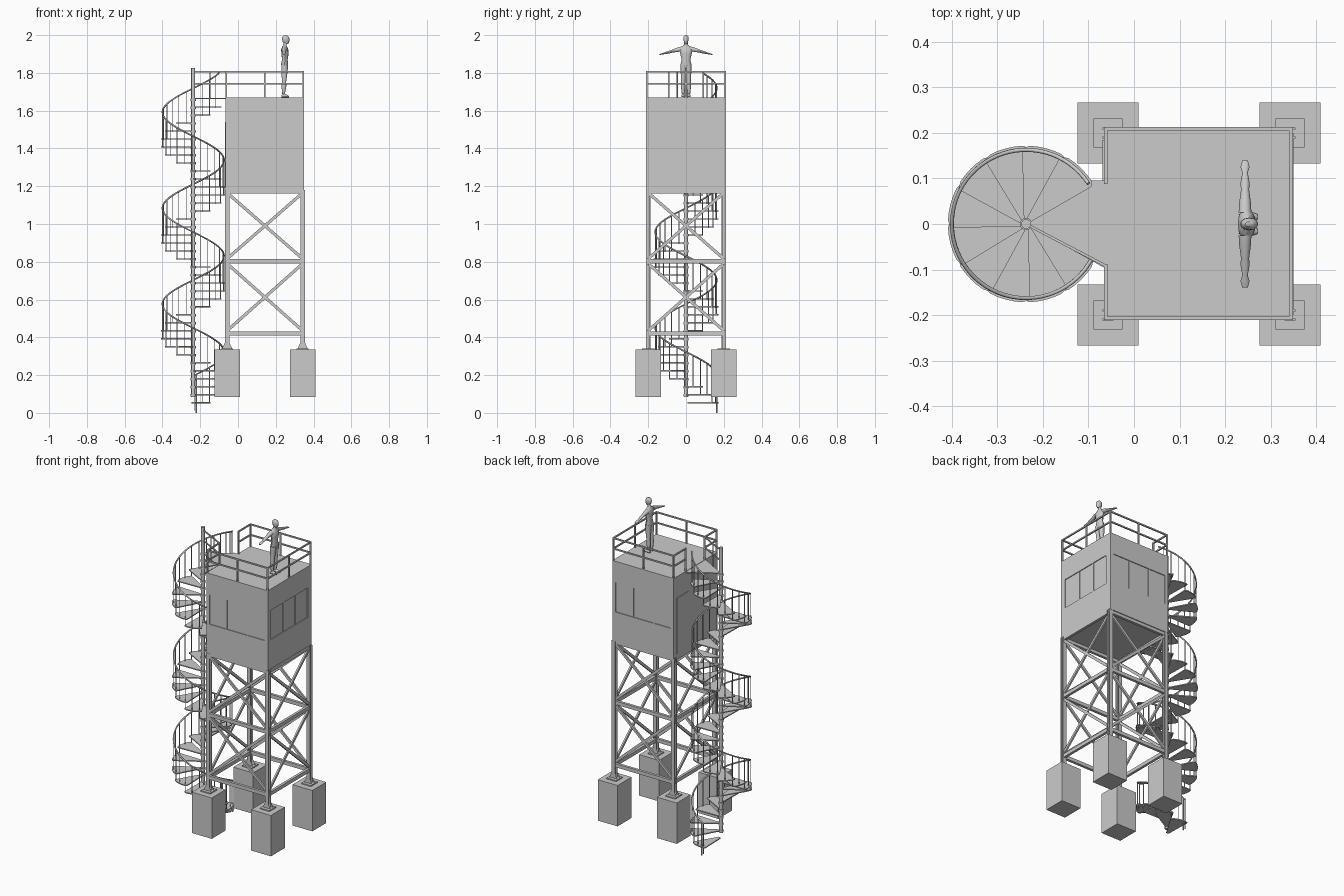
import bpy, bmesh, math
from mathutils import Vector, Matrix

if "Cube" in bpy.data.objects:
    bpy.data.objects.remove(bpy.data.objects["Cube"])

LX, LY = (-0.0575, 0.3425), (-0.2, 0.2)          # leg positions
X0, X1, Y0, Y1 = -0.066, 0.349, -0.211, 0.213    # cabin footprint
Z0, Z1 = 1.18, 1.67                              # cabin bottom and roof
PX, PY = -0.237, 0.0                             # spiral pole
N, STEP, ZB = 38, 0.0423, 0.057                  # treads, rise, first height


def finish(name, bm, smooth=False):
    bmesh.ops.recalc_face_normals(bm, faces=bm.faces)
    me = bpy.data.meshes.new(name)
    bm.to_mesh(me)
    bm.free()
    ob = bpy.data.objects.new(name, me)
    bpy.context.collection.objects.link(ob)
    if smooth:
        bpy.context.view_layer.objects.active = ob
        ob.select_set(True)
        bpy.ops.object.shade_smooth_by_angle(angle=math.radians(40))
        ob.select_set(False)
    return ob


def box(bm, x0, x1, y0, y1, z0, z1):
    m = Matrix.Translation(((x0 + x1) / 2, (y0 + y1) / 2, (z0 + z1) / 2))
    bmesh.ops.create_cube(bm, size=1, matrix=m @ Matrix.Diagonal((x1 - x0, y1 - y0, z1 - z0, 1)))


def frame(p, q):
    p, q = Vector(p), Vector(q)
    d = (q - p).normalized()
    up = Vector((0, 0, 1)) if abs(d.z) < 0.99 else Vector((0, 1, 0))
    s = d.cross(up).normalized()
    rot = Matrix((s, s.cross(d) * -1, d)).transposed().to_4x4()
    return Matrix.Translation((p + q) / 2) @ rot, (q - p).length


def bar(bm, p, q, w, h):
    m, n = frame(p, q)
    bmesh.ops.create_cube(bm, size=1, matrix=m @ Matrix.Diagonal((w, h, n, 1)))


def rod(bm, p, q, r, seg=8):
    m, n = frame(p, q)
    bmesh.ops.create_cone(bm, cap_ends=True, segments=seg, radius1=r, radius2=r, depth=n, matrix=m)


def loft(bm, rings, seg=12):
    # rings: centre, half-width vector u, half-width vector v
    loops = []
    for c, u, v in rings:
        c, u, v = Vector(c), Vector(u), Vector(v)
        loops.append([bm.verts.new(c + u * math.cos(2 * math.pi * i / seg) + v * math.sin(2 * math.pi * i / seg))
                      for i in range(seg)])
    for a, b in zip(loops, loops[1:]):
        for i in range(seg):
            bm.faces.new((a[i], a[(i + 1) % seg], b[(i + 1) % seg], b[i]))
    bm.faces.new(loops[0])
    bm.faces.new(loops[-1])


def prism(bm, pts, z, t):
    f = bm.faces.new([bm.verts.new((x, y, z - t)) for x, y in pts])
    r = bmesh.ops.extrude_face_region(bm, geom=[f])
    bmesh.ops.translate(bm, vec=(0, 0, t), verts=[v for v in r["geom"] if isinstance(v, bmesh.types.BMVert)])


def polar(deg, r):
    a = math.radians(deg)
    return PX + r * math.cos(a), PY + r * math.sin(a)


# Foundations, base plates with gussets, H-section legs
blocks, plates, legs = bmesh.new(), bmesh.new(), bmesh.new()
for x in LX:
    for y in LY:
        box(blocks, x - 0.067, x + 0.067, y - 0.067, y + 0.067, 0.085, 0.335)
        box(plates, x - 0.032, x + 0.032, y - 0.032, y + 0.032, 0.335, 0.342)
        for s in (-1, 1):
            f = plates.faces.new([plates.verts.new((x + a, y + s * 0.013, z)) for a, z in
                                  ((-0.026, 0.342), (0.026, 0.342), (0.013, 0.37), (-0.013, 0.37))])
            bmesh.ops.solidify(plates, geom=[f], thickness=0.004)
            box(legs, x - 0.012, x + 0.012, y + s * 0.01 - 0.002, y + s * 0.01 + 0.002, 0.342, Z0)
        box(legs, x - 0.002, x + 0.002, y - 0.009, y + 0.009, 0.342, Z0)
finish("concrete_footings", blocks)
finish("base_plates", plates)
finish("tower_legs", legs)

# Horizontal beams and cross bracing on all four sides
beams, braces = bmesh.new(), bmesh.new()
corners = [(LX[0], LY[0]), (LX[1], LY[0]), (LX[1], LY[1]), (LX[0], LY[1])]
for i in range(4):
    a, b = corners[i], corners[(i + 1) % 4]
    for z in (0.42, 0.803, 1.172):
        bar(beams, (*a, z), (*b, z), 0.016, 0.022)
    for lo, hi in ((0.435, 0.79), (0.816, 1.165)):
        bar(braces, (*a, lo), (*b, hi), 0.01, 0.016)
        bar(braces, (*a, hi), (*b, lo), 0.01, 0.016)
finish("horizontal_beams", beams)
finish("cross_braces", braces)

# Cabin with shallow window recesses on three sides
bm = bmesh.new()
box(bm, X0, X1, Y0, Y1, Z0, Z1)
cabin = finish("cabin", bm)
cut, mull = bmesh.new(), bmesh.new()
wz0, wz1, d = 1.36, 1.54, 0.005
for y in (Y0, Y1):
    box(cut, -0.045, 0.328, y - d, y + d, wz0, wz1)
    for x in (0.07, 0.21):
        box(mull, x - 0.004, x + 0.004, y - d + 0.001, y + d - 0.001, wz0, wz1)
box(cut, X1 - d, X1 + d, -0.18, 0.175, wz0, wz1)
for y in (-0.06, 0.06):
    box(mull, X1 - d, X1 - 0.001, y - 0.004, y + 0.004, wz0, wz1)
for v in mull.verts:      # keep the bars flush with the wall
    v.co.y = max(Y0 + 0.001, min(Y1 - 0.001, v.co.y))
cutter = finish("window_cutter", cut)
cutter.hide_render = True
cutter.hide_viewport = True
mod = cabin.modifiers.new("windows", "BOOLEAN")
mod.object, mod.operation, mod.solver = cutter, "DIFFERENCE", "EXACT"
finish("window_bars", mull)

# Entrance door on the stair side
bm = bmesh.new()
box(bm, X0 - 0.003, X0 + 0.001, 0.07, 0.185, 1.2, 1.54)
finish("door", bm)

# Roof railing, open towards the stair
bm = bmesh.new()
rx0, rx1, ry0, ry1, gap = X0 + 0.004, X1 - 0.004, Y0 + 0.004, Y1 - 0.004, 0.092
path = [(rx0, gap), (rx0, ry1), (rx1, ry1), (rx1, ry0), (rx0, ry0), (rx0, -gap)]
for a, b in zip(path, path[1:]):
    for z in (1.806, 1.742):
        bar(bm, (*a, z), (*b, z), 0.008, 0.008)
mid = (rx0 + rx1) / 2
for x, y in path + [(mid, ry0), (mid, ry1), (rx1, 0)]:
    box(bm, x - 0.004, x + 0.004, y - 0.004, y + 0.004, Z1, 1.81)
finish("roof_railing", bm)

# Central stair pole with a collar at each tread
bm = bmesh.new()
rod(bm, (PX, PY, 0.083), (PX, PY, 1.825), 0.0105, 16)
for k in range(1, N + 1):
    z = ZB + k * STEP
    rod(bm, (PX, PY, z - 0.012), (PX, PY, z + 0.001), 0.0135, 16)
finish("stair_pole", bm, True)

# Wedge treads climbing clockwise, with balusters
treads, bal = bmesh.new(), bmesh.new()
for k in range(N):
    c, z = 45 + (N - 1 - k) * 30, ZB + k * STEP
    pts = [polar(c - 40, 0.012), polar(c + 40, 0.012)]
    pts += [polar(c + 18 - 6 * i, 0.172 if 0 < i < 6 else 0.167) for i in range(7)]
    prism(treads, pts, z, 0.006)
    for a in (c + 13, c - 2):
        x, y = polar(a, 0.163)
        low = z - (0.045 if a > c else 0.008)
        rod(bal, (x, y, low), (x, y, ZB + STEP * (N + (15 - a) / 30) + 0.16), 0.0025, 6)
finish("stair_treads", treads)
finish("stair_balusters", bal)

# Top landing bridging the pole and the roof
bm = bmesh.new()
pts = [polar(-30, 0.012), (X0 + 0.002, -0.097), (X0 + 0.002, 0.095), polar(34, 0.172), polar(30, 0.165), polar(30, 0.012)]
prism(bm, pts, 1.668, 0.007)
finish("stair_landing", bm)

# Landing rail from pole to roof railing
bm = bmesh.new()
end = (rx0, -gap)
for z in (1.806, 1.742):
    bar(bm, (PX, PY, z), (*end, z), 0.006, 0.007)
x, y = (PX + end[0]) / 2, -gap / 2
rod(bm, (x, y, 1.665), (x, y, 1.806), 0.003, 6)
finish("landing_rail", bm)

# Helical handrail swept along a curve
cu = bpy.data.curves.new("stair_handrail", "CURVE")
cu.dimensions = "3D"
cu.bevel_depth, cu.bevel_resolution, cu.use_fill_caps = 0.0045, 1, True
sp = cu.splines.new("POLY")
a0, a1 = 45 + (N - 1) * 30 + 14, 33
n = 228
sp.points.add(n)
for i in range(n + 1):
    a = a0 + (a1 - a0) * i / n
    sp.points[i].co = (*polar(a, 0.163), ZB + STEP * (N + (15 - a) / 30) + 0.16, 1)
bpy.context.collection.objects.link(bpy.data.objects.new("stair_handrail", cu))

# Standing figure with outstretched arms, facing +x
bm = bmesh.new()
fx = 0.247
torso = [(1.825, 0.014, 0.026, 0), (1.845, 0.019, 0.029, 0), (1.87, 0.015, 0.023, 0.001), (1.9, 0.019, 0.03, 0.002),
         (1.925, 0.019, 0.036, 0), (1.94, 0.012, 0.024, 0), (1.947, 0.009, 0.011, 0.001), (1.96, 0.008, 0.009, 0.003)]
loft(bm, [((fx + o, 0, z), (a, 0, 0), (0, b, 0)) for z, a, b, o in torso])
head = [(1.953, 0.008, 0.006, 0.01), (1.963, 0.017, 0.011, 0.007), (1.978, 0.02, 0.014, 0.006),
        (1.991, 0.017, 0.013, 0.005), (2.0, 0.006, 0.005, 0.004)]
loft(bm, [((fx + o, 0, z), (a, 0, 0), (0, b, 0)) for z, a, b, o in head])
for s in (-1, 1):
    leg = [(1.688, 0.007, 0.007, 0.015), (1.73, 0.013, 0.011, 0.016), (1.755, 0.011, 0.01, 0.015),
           (1.8, 0.016, 0.014, 0.014), (1.84, 0.018, 0.016, 0.013)]
    loft(bm, [((fx - 0.006 + (z - 1.68) * 0.04, s * y, z), (a, 0, 0), (0, b, 0)) for z, a, b, y in leg])
    foot = [(-0.016, 0.006, 0.006), (0.0, 0.008, 0.01), (0.015, 0.009, 0.006), (0.024, 0.006, 0.003)]
    loft(bm, [((fx + x, s * 0.016, 1.671 + h), (0, w, 0), (0, 0, h)) for x, w, h in foot])
    arm = [(0.025, 1.926, 0.014, 0.014), (0.045, 1.923, 0.013, 0.012), (0.075, 1.914, 0.009, 0.008),
           (0.09, 1.91, 0.01, 0.008), (0.113, 1.904, 0.006, 0.005), (0.125, 1.901, 0.01, 0.004), (0.14, 1.897, 0.006, 0.002)]
    loft(bm, [((fx - 0.003, s * y, z), (a, 0, 0), (0, 0, b)) for y, z, a, b in arm], 10)
finish("standing_figure", bm, True)

# Lowest newel post, reaching the ground
bm = bmesh.new()
x, y = polar(84, 0.163)
rod(bm, (x, y, 0), (x, y, 0.203), 0.004)
finish("bottom_newel", bm)
